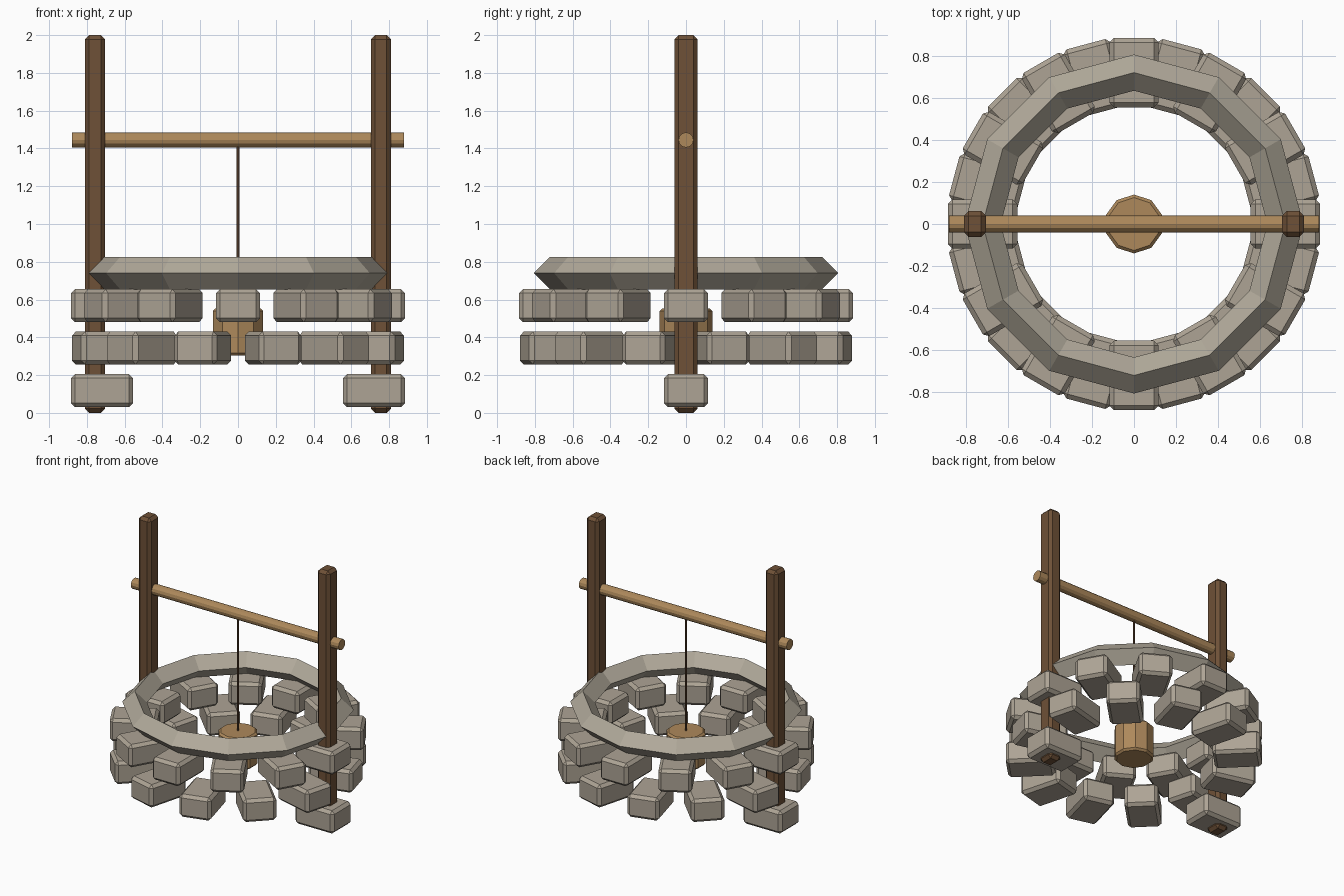
import bpy
import math

if "Cube" in bpy.data.objects:
    bpy.data.objects.remove(bpy.data.objects["Cube"])


def material(name, rgb):
    m = bpy.data.materials.new(name)
    m.diffuse_color = (*rgb, 1.0)
    m.use_nodes = True
    m.node_tree.nodes["Principled BSDF"].inputs["Base Color"].default_value = m.diffuse_color
    return m


STONE = material("warm stone", (0.42, 0.37, 0.30))
RIM = material("pale stone", (0.44, 0.40, 0.325))
DARK = material("dark wood", (0.156, 0.082, 0.038))
TAN = material("tan wood", (0.42, 0.25, 0.105))
ROPE = material("rope brown", (0.125, 0.062, 0.03))


def finish(name, mat, bevel=0.0):
    ob = bpy.context.object
    ob.name = name
    ob.data.materials.append(mat)
    if bevel:
        mod = ob.modifiers.new("chamfer", 'BEVEL')
        mod.width = bevel
        mod.segments = 1
        mod.limit_method = 'ANGLE'
        mod.angle_limit = math.radians(50)
    return ob


def box(name, mat, loc, size, bevel, turn=0.0):
    bpy.ops.mesh.primitive_cube_add(size=1, location=loc, rotation=(0, 0, turn))
    bpy.context.object.scale = size
    bpy.ops.object.transform_apply(location=False, rotation=False, scale=True)
    return finish(name, mat, bevel)


def rod(name, mat, loc, radius, length, sides, rot=(0, 0, 0), bevel=0.0):
    bpy.ops.mesh.primitive_cylinder_add(vertices=sides, radius=radius, depth=length,
                                        location=loc, rotation=rot)
    return finish(name, mat, bevel)


def course(name, z, angles):
    """Lay a ring of chamfered stones pointing at the centre."""
    for i, deg in enumerate(angles):
        a = math.radians(deg)
        box(f"{name}_{i + 1}", STONE, (0.72 * math.cos(a), 0.72 * math.sin(a), z),
            (0.33, 0.235, 0.175), 0.022, a)


# Stone courses: two footings, then two staggered rings
course("footing_stone", 0.118, (0, 180))
course("lower_stone", 0.343, range(15, 375, 30))
course("upper_stone", 0.568, range(0, 360, 30))

# Faceted rim with a diamond cross-section
bpy.ops.mesh.primitive_torus_add(major_segments=12, minor_segments=4, location=(0, 0, 0.74),
                                 major_radius=0.72, minor_radius=0.086)
finish("well_rim", RIM)

# Two posts and the crossbar
for side, label in ((-1, "left_post"), (1, "right_post")):
    box(label, DARK, (side * 0.757, 0, 1.0), (0.105, 0.122, 2.0), 0.022)
rod("crossbar", TAN, (0, 0, 1.445), 0.04, 1.76, 12, (0, math.pi / 2, 0))

# Rope and hanging bucket
rod("rope", ROPE, (0, 0, 0.98), 0.008, 0.88, 6)
rod("bucket", TAN, (0, 0, 0.428), 0.14, 0.25, 10, bevel=0.014)
